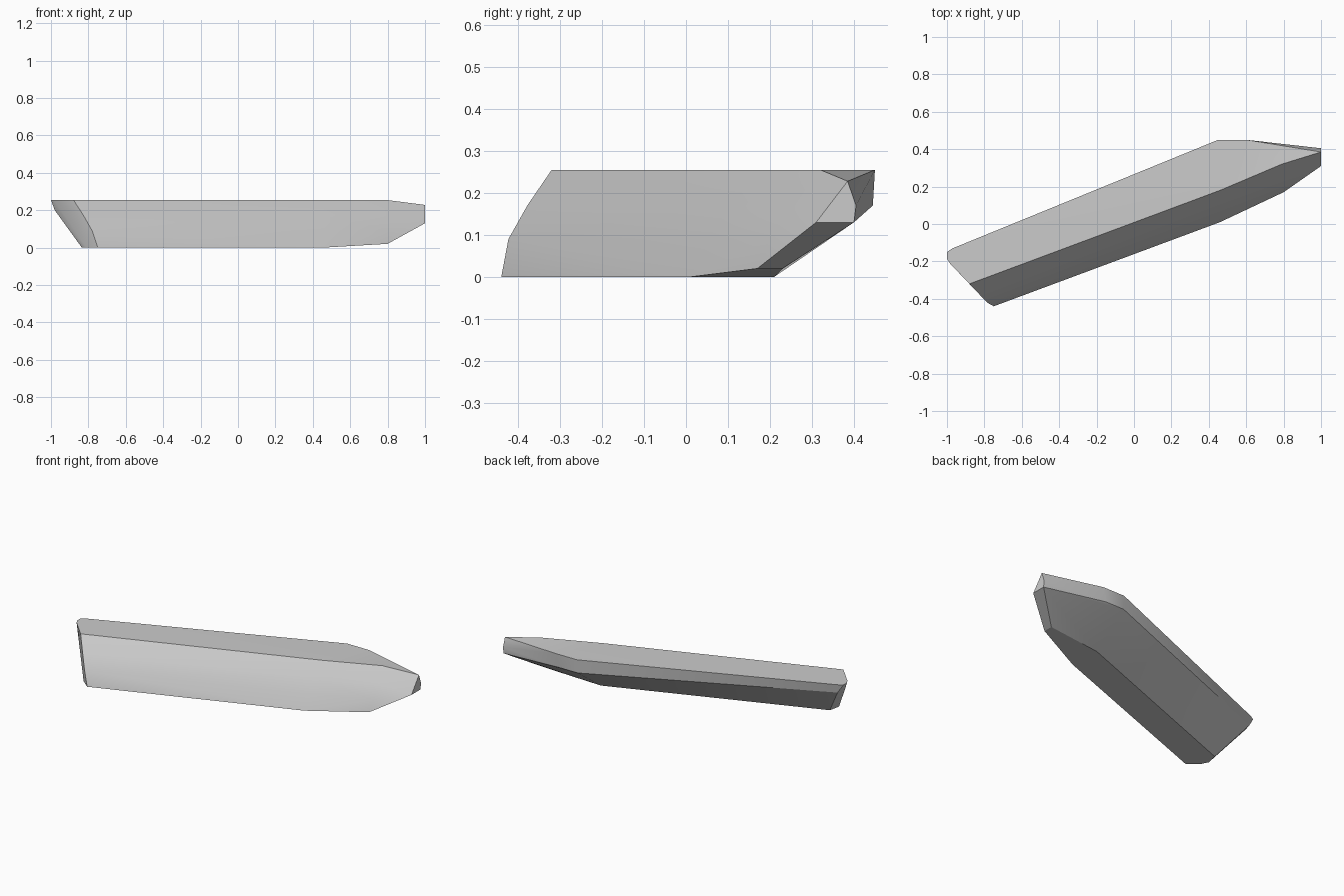
import bpy, bmesh, math

cube = bpy.data.objects.get("Cube")
if cube:
    bpy.data.objects.remove(cube, do_unlink=True)


def flat_colour(name, value):
    """One plain colour, set for both the viewport and the render."""
    material = bpy.data.materials.new(name)
    material.use_nodes = True
    colour = (value, value, value, 1)
    material.diffuse_color = colour
    shader = material.node_tree.nodes["Principled BSDF"]
    shader.inputs["Base Color"].default_value = colour
    return material


def skin(name, outlines, material):
    """Stretch a convex skin over outlines, each given as a height and its plan points."""
    bm = bmesh.new()
    for height, plan in outlines:
        for x, y in plan:
            bm.verts.new((x, y, height))
    hull = bmesh.ops.convex_hull(bm, input=bm.verts[:])
    loose = {v for v in hull["geom_interior"] + hull["geom_unused"]
             if isinstance(v, bmesh.types.BMVert)}
    bmesh.ops.delete(bm, geom=list(loose), context='VERTS')
    bmesh.ops.dissolve_limit(bm, angle_limit=math.radians(1),
                             verts=bm.verts[:], edges=bm.edges[:])
    bmesh.ops.recalc_face_normals(bm, faces=bm.faces[:])
    mesh = bpy.data.meshes.new(name)
    bm.to_mesh(mesh)
    bm.free()
    mesh.materials.append(material)
    obj = bpy.data.objects.new(name, mesh)
    bpy.context.collection.objects.link(obj)
    bpy.ops.object.select_all(action='DESELECT')
    obj.select_set(True)
    bpy.context.view_layer.objects.active = obj
    bpy.ops.object.shade_smooth_by_angle(angle=math.radians(25))
    return obj


# Flat underside with a rounded back corner at the blunt end
underside = (0, [(-.75, -.44), (-.81, -.39), (-.835, -.34), (-.82, -.27),
                 (.45, .21), (.46, .01)])
# Start of the upswept tip
tip_heel = (.02, [(.8, .17), (.8, .23)])
# Gentle bulge of the front wall
lower_bulge = (.09, [(-.78, -.423), (.46, .055), (.81, .2)])
upper_bulge = (.17, [(-.825, -.378), (.46, .107), (.81, .255)])
# Shoulder where the back wall turns upright
shoulder = (.17, [(.45, .445), (.58, .445)])
blunt_shoulder = (.2, [(-.965, -.14), (-.98, -.19)])
# Small end face of the tip
tip_base = (.13, [(1, .31), (1, .4)])
tip_side = (.17, [(1, .405)])
tip_crown = (.228, [(1, .385)])
# Flat top
top = (.255, [(-.88, -.32), (-.985, -.21), (-1, -.185), (-1, -.15), (-.97, -.13),
              (.45, .45), (.6, .45), (.79, .32), (.46, .18)])

skin("slanted_bar",
     [underside, tip_heel, lower_bulge, upper_bulge, shoulder, blunt_shoulder,
      tip_base, tip_side, tip_crown, top],
     flat_colour("plain grey", .6))
